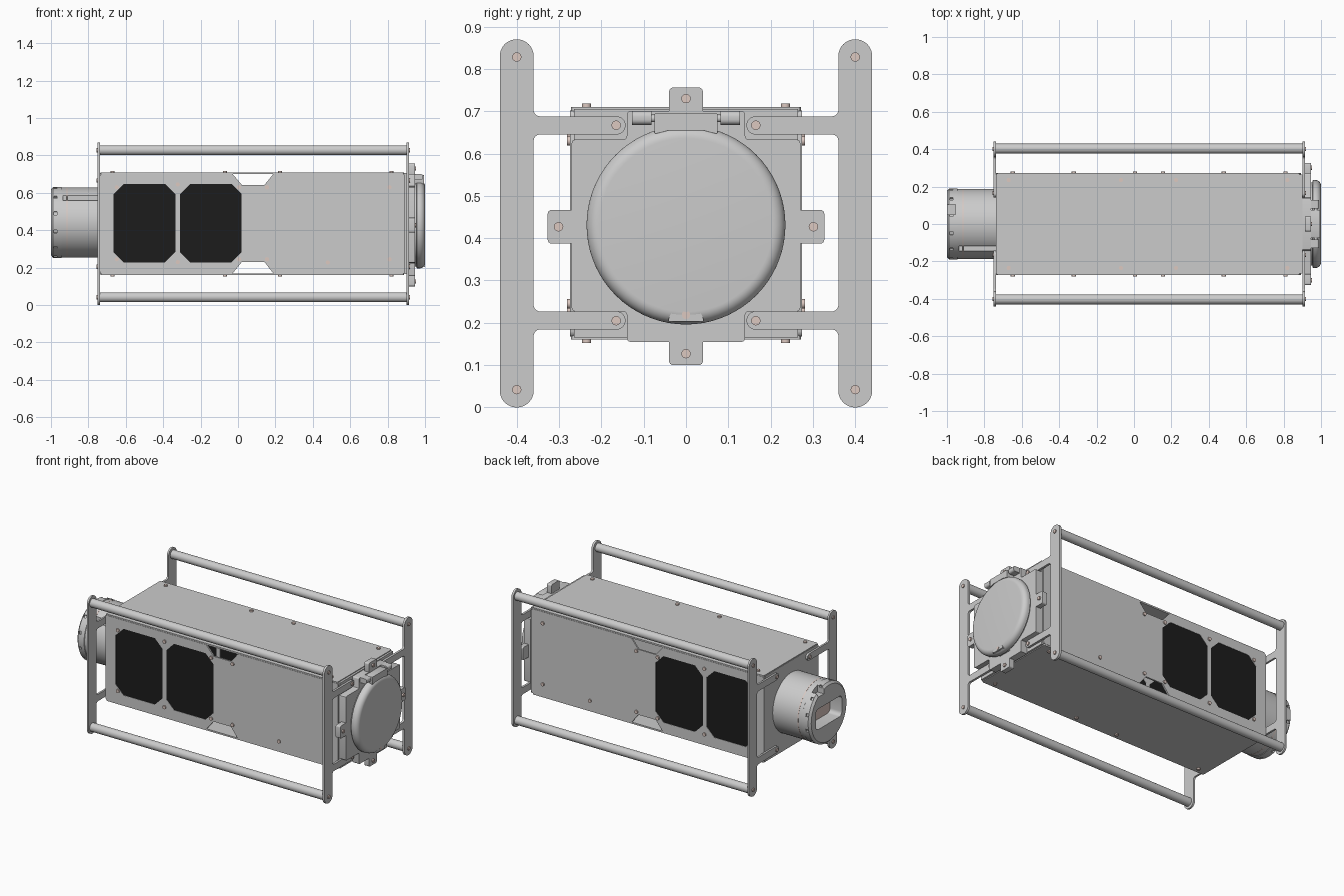
import bpy, bmesh, math
from mathutils import Vector

if "Cube" in bpy.data.objects:
    bpy.data.objects.remove(bpy.data.objects["Cube"])

ZC = 0.435


def material(name, rgb):
    m = bpy.data.materials.new(name)
    m.diffuse_color = (*rgb, 1)
    m.use_nodes = True
    m.node_tree.nodes["Principled BSDF"].inputs["Base Color"].default_value = m.diffuse_color
    return m


BLACK = material("black_mesh", (0.012, 0.012, 0.012))
COPPER = material("fastener_metal", (0.72, 0.58, 0.53))


def to3d(axis, u, v, w):
    return {"x": (w, u, v), "y": (u, w, v), "z": (u, v, w)}[axis]


def finish(name, bm, mat=None):
    bmesh.ops.recalc_face_normals(bm, faces=bm.faces)
    me = bpy.data.meshes.new(name)
    bm.to_mesh(me)
    bm.free()
    ob = bpy.data.objects.new(name, me)
    bpy.context.collection.objects.link(ob)
    if mat:
        me.materials.append(mat)
    return ob


def fillet(pts, radii, seg=6):
    """Round the corners of a 2D outline."""
    if not isinstance(radii, (list, tuple)):
        radii = [radii] * len(pts)
    out = []
    for i, r in enumerate(radii):
        p = Vector(pts[i])
        a = (Vector(pts[i - 1]) - p).normalized()
        b = (Vector(pts[(i + 1) % len(pts)]) - p).normalized()
        if r <= 0:
            out.append(p)
            continue
        half = a.angle(b) / 2
        c = p + (a + b).normalized() * (r / math.sin(half))
        s, e = p + a * (r / math.tan(half)) - c, p + b * (r / math.tan(half)) - c
        sweep = s.angle(e)
        for k in range(seg + 1):
            t = k / seg
            out.append(c + (s * math.sin((1 - t) * sweep) + e * math.sin(t * sweep)) / math.sin(sweep))
    return out


def prism(name, pts, axis, w0, w1, mat=None):
    bm = bmesh.new()
    lo = [bm.verts.new(to3d(axis, p[0], p[1], w0)) for p in pts]
    hi = [bm.verts.new(to3d(axis, p[0], p[1], w1)) for p in pts]
    bm.faces.new(lo)
    bm.faces.new(hi)
    for i in range(len(pts)):
        bm.faces.new((lo[i - 1], lo[i], hi[i], hi[i - 1]))
    return finish(name, bm, mat)


def rect(u0, u1, v0, v1):
    return [(u0, v0), (u1, v0), (u1, v1), (u0, v1)]


def circle(u, v, r, n=20):
    return [(u + r * math.cos(2 * math.pi * i / n), v + r * math.sin(2 * math.pi * i / n)) for i in range(n)]


def lathe(name, profile, cy, cz, mat=None, n=72):
    """Revolve an (x, radius) profile around a line along x."""
    bm = bmesh.new()
    rings = [[bm.verts.new((x, u, v)) for u, v in circle(cy, cz, r, n)] for x, r in profile]
    bm.faces.new(rings[0])
    bm.faces.new(rings[-1])
    for a, b in zip(rings, rings[1:]):
        for i in range(n):
            bm.faces.new((a[i - 1], a[i], b[i], b[i - 1]))
    return finish(name, bm, mat)


def cut(ob, cutter):
    mod = ob.modifiers.new("cut", "BOOLEAN")
    mod.operation, mod.solver, mod.object = "DIFFERENCE", "EXACT", cutter
    bpy.context.view_layer.objects.active = ob
    bpy.ops.object.modifier_apply(modifier=mod.name)
    bpy.data.objects.remove(cutter)


# Hollow sheet-metal housing: top, bottom and end plates
for name, z0, z1 in (("top_plate", 0.70, 0.71), ("bottom_plate", 0.16, 0.17)):
    prism(name, fillet(rect(-0.735, 0.887, -0.272, 0.272), 0.01, 3), "z", z0, z1)
for name, x0, x1 in (("rear_end_plate", -0.738, -0.725), ("front_end_plate", 0.885, 0.9)):
    prism(name, rect(-0.265, 0.265, 0.165, 0.705), "x", x0, x1)


# Side panels with octagonal mesh windows and edge notches
def octagon(x0, x1, z0=0.228, z1=0.648, c=0.055):
    return [(x0 + c, z0), (x1 - c, z0), (x1, z0 + c), (x1, z1 - c),
            (x1 - c, z1), (x0 + c, z1), (x0, z1 - c), (x0, z0 + c)]


for s, side in ((-1, "front"), (1, "back")):
    panel = [(-0.737, 0.168), (-0.03, 0.168), (0.02, 0.23), (0.142, 0.23), (0.19, 0.168), (0.892, 0.168),
             (0.892, 0.702), (0.19, 0.702), (0.142, 0.643), (0.02, 0.643), (-0.03, 0.702), (-0.737, 0.702)]
    ob = prism(side + "_side_panel", fillet(panel, [.012, 0, 0, 0, 0, .012] * 2, 3), "y", s * 0.264, s * 0.274)
    for i, (x0, x1) in enumerate(((-0.665, -0.335), (-0.31, 0.02))):
        cut(ob, prism("cutter", octagon(x0, x1), "y", s * 0.24, s * 0.30))
        prism(f"{side}_mesh_window_{i}", octagon(x0, x1), "y", s * 0.266, s * 0.272, BLACK)
    # Side panel screws
    for x, z in ((-0.648, .63), (-0.648, .245), (-0.322, .645), (-0.322, .23), (0.005, .63), (0.005, .245),
                 (0.155, .63), (0.155, .245), (0.48, .228), (0.81, .63), (0.81, .245)):
        prism(side + "_panel_screw", circle(x, z, 0.011), "y", s * 0.27, s * 0.281, COPPER)

# Top and bottom plate screws
for x in (-0.67, -0.07, 0.225, 0.82):
    for y in (-0.235, 0.235):
        prism("top_screw", circle(x, y, 0.011), "z", 0.705, 0.718, COPPER)
        prism("bottom_screw", circle(x, y, 0.011), "z", 0.152, 0.165, COPPER)

# Roll-cage: end brackets with arms, rods and fasteners
bracket = [(.44, 0), (.44, .87), (.36, .87), (.36, .688), (.143, .688), (.143, .645), (.36, .645),
           (.36, .227), (.143, .227), (.143, .184), (.36, .184), (.36, 0)]
radii = [.0395, .0395, .0395, .015, .021, .021, .015, .015, .021, .021, .015, .0395]
for s in (-1, 1):
    outline = [(s * p[0], p[1]) for p in fillet(bracket, radii, 8)]
    for end, x0, x1, d in (("rear", -0.75, -0.738, -1), ("front", 0.9, 0.914, 1)):
        prism(end + "_cage_bracket", outline, "x", x0, x1)
        face = x0 if d < 0 else x1
        for y, z in ((.4, .042), (.4, .828), (.165, .667), (.165, .205)):
            prism(end + "_cage_bolt", circle(s * y, z, 0.011), "x", face - d * 0.004, face + d * 0.006, COPPER)
    for z in (.042, .828):
        prism("cage_rod", circle(s * 0.403, z, 0.0265, 32), "x", -0.738, 0.9)

# Cross-shaped mount for the lid
quarter = [(.27, .203), (.14, .203), (.14, .27)]
cross = [(.27, -.203), *quarter, (-.14, .27), (-.14, .203), (-.27, .203),
         (-.27, -.203), (-.14, -.203), (-.14, -.275), (.14, -.275), (.14, -.203)]
prism("lid_mount", fillet([(y, z + 0.43) for y, z in cross], 0.008, 3), "x", 0.9, 0.945)

# Four mounting tabs with pins
for y, z, hy, hz in ((0, .722, .04, .034), (0, .134, .04, .034), (-.293, .427, .034, .04), (.293, .427, .034, .04)):
    prism("mount_tab", fillet(rect(y - hy, y + hy, z - hz, z + hz), 0.01, 4), "x", 0.913, 0.945)
    dy, dz = (0.008 if y > 0 else -0.008 if y < 0 else 0), (0.008 if z > .5 else -0.007 if z < .2 else 0)
    prism("tab_pin", circle(y + dy, z + dz, 0.011), "x", 0.94, 0.953, COPPER)

# Round lid with soft rim, and its gasket
rim = [(0.985 - 0.015 + 0.03 * math.sin(a), 0.205 + 0.03 * math.cos(a)) for a in
       [i * math.pi / 16 for i in range(9)]]
lathe("lid", [(0.954, 0.232), (0.957, 0.235)] + rim, 0, 0.431)
lathe("lid_gasket", [(0.94, 0.222), (0.956, 0.222)], 0, 0.431)

# Lid hinge and catch
prism("hinge_leaf", fillet([(-.075, .646), (-.04, .655), (.04, .655), (.075, .646), (.075, .695), (-.075, .695)],
                           0.004, 2), "x", 0.945, 0.994)
for s in (-1, 1):
    y0, y1 = sorted((s * 0.082, s * 0.128))
    prism("hinge_knuckle", fillet([(0.94, .668), (0.99, .668), (0.99, .70), (0.94, .70)], [0, .012, .012, 0], 4),
          "y", y0, y1)
prism("hinge_pin", circle(0.972, 0.683, 0.009), "y", -0.12, 0.12)
catch = [(0.042 * math.cos(t), 0.203 + 0.034 * math.sin(t)) for t in [i * math.pi / 12 for i in range(13)]]
prism("lid_catch", catch, "x", 0.94, 0.999)
prism("catch_pin", circle(0, 0.219, 0.01), "x", 0.99, 1.0, COPPER)

# Lens barrel with end ring, rectangular opening and grooves
BZ = 0.442
barrel = lathe("lens_barrel", [(-1.0, 0.176), (-0.988, 0.19), (-0.945, 0.19), (-0.943, 0.187), (-0.735, 0.187)], 0, BZ)
cut(barrel, prism("cutter", fillet(rect(-0.13, 0.13, BZ - 0.065, BZ + 0.065), 0.025, 5), "x", -1.1, -0.85))
cut(barrel, prism("cutter", rect(0.05, 0.105, BZ + 0.14, BZ + 0.22), "x", -1.02, -0.955))
cut(barrel, prism("cutter", rect(-0.25, -0.118, BZ + 0.118, BZ + 0.25), "x", -0.935, -0.7))
for k in range(12):
    a = math.radians(15 + 30 * k)
    u, v = Vector((math.cos(a), math.sin(a))), Vector((-math.sin(a), math.cos(a)))
    o = Vector((0, BZ))
    pts = [o + u * r + v * t for r, t in ((0.18, -.009), (0.21, -.009), (0.21, .009), (0.18, .009))]
    cut(barrel, prism("cutter", pts, "x", -0.985, -0.968))
lathe("barrel_seal", [(-0.917, 0.1878), (-0.911, 0.1878)], 0, BZ, COPPER)

# Smooth shading with sharp edges kept
bpy.ops.object.select_all(action="SELECT")
bpy.context.view_layer.objects.active = bpy.data.objects["lid"]
bpy.ops.object.shade_smooth_by_angle(angle=math.radians(30))
